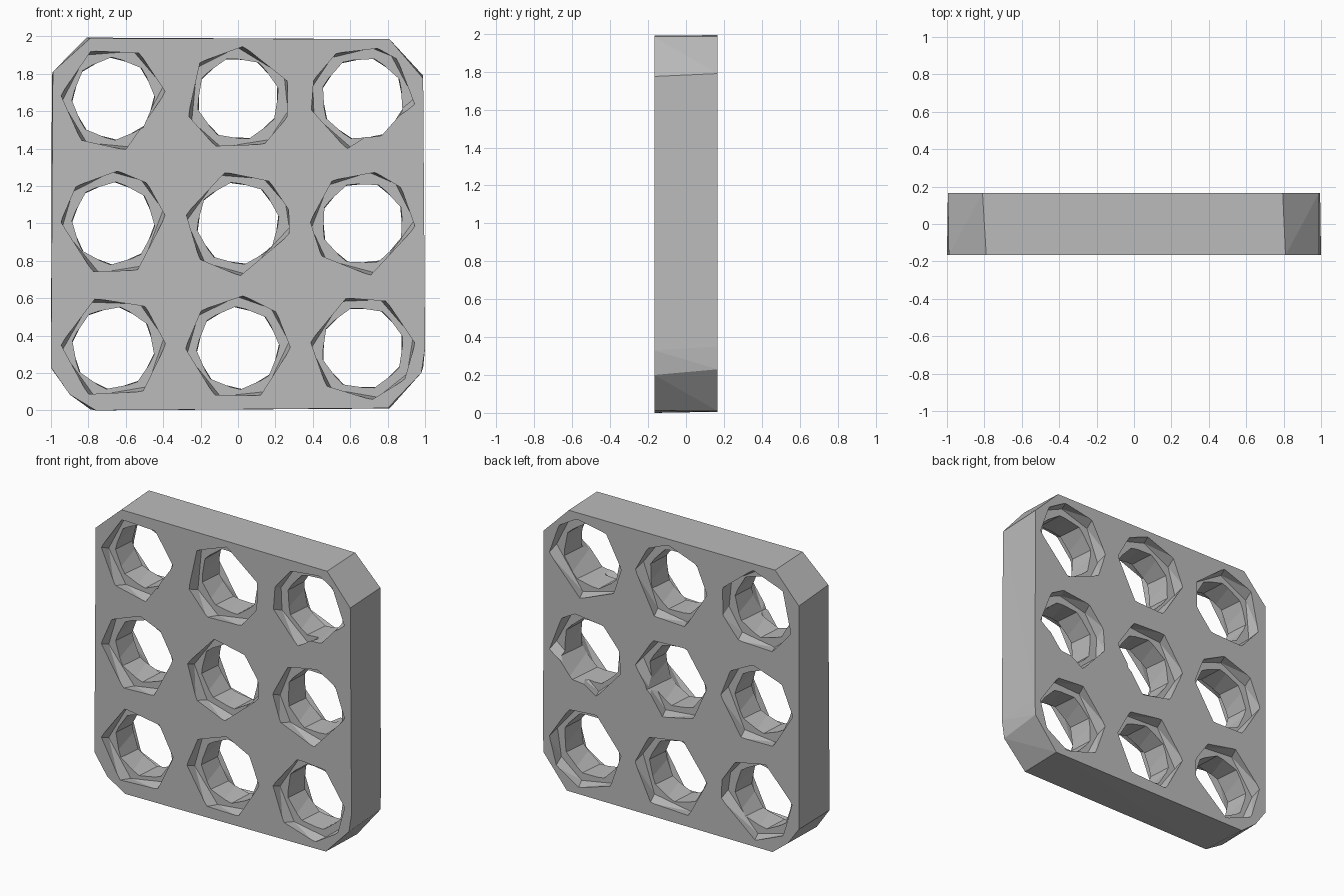
import bpy, bmesh, math

if "Cube" in bpy.data.objects:
    bpy.data.objects.remove(bpy.data.objects["Cube"])

HALF = 0.167     # half thickness of the plate
DEPTH = 0.075    # depth of each round recess
PITCH = 2 / 3    # hole spacing

grey = bpy.data.materials.new("light grey")
grey.diffuse_color = (0.5, 0.5, 0.5, 1)
grey.use_nodes = True
grey.node_tree.nodes["Principled BSDF"].inputs["Base Color"].default_value = grey.diffuse_color


def loft(bm, front, back, y0, y1):
    """Closed prism between two outlines of (x, z) points."""
    n = len(front)
    a = [bm.verts.new((x, y0, z)) for x, z in front]
    b = [bm.verts.new((x, y1, z)) for x, z in back]
    bm.faces.new(a)
    bm.faces.new(b[::-1])
    sides = [bm.faces.new((a[i], b[i], b[(i + 1) % n], a[(i + 1) % n])) for i in range(n)]
    bmesh.ops.triangulate(bm, faces=sides)


def finish(bm, name):
    bmesh.ops.recalc_face_normals(bm, faces=bm.faces)
    me = bpy.data.meshes.new(name)
    bm.to_mesh(me)
    bm.free()
    ob = bpy.data.objects.new(name, me)
    bpy.context.collection.objects.link(ob)
    me.materials.append(grey)
    return ob


def ring(cx, cz, r, angles, turn=0):
    return [(cx + r * math.cos(math.radians(a + turn)),
             cz + r * math.sin(math.radians(a + turn))) for a in angles]


# plate with cut corners, front and back outlines differ slightly
front = [(-0.79, 1.99), (0.81, 1.985), (0.99, 1.775), (1.0, 0.33), (0.98, 0.2),
         (0.8, 0.012), (-0.76, 0.0), (-0.9, 0.085), (-1.0, 0.23), (-0.99, 1.81)]
back = [(-0.81, 1.993), (0.795, 1.985), (0.99, 1.79), (0.995, 0.35), (0.99, 0.23),
        (0.81, 0.01), (-0.79, 0.006), (-0.91, 0.1), (-0.995, 0.22), (-0.995, 1.79)]
bm = bmesh.new()
loft(bm, front, back, -HALF, HALF)
plate = finish(bm, "perforated_plate")

# corner directions of the recess mouths, rows from the top down
mouths = [
    (115, 60, 7, -77, -128, -184), (136, 84, 19, -21, -60, -116, -161),
    (120, 73, 49, -7, -108, -168, -201), (135, 85, 50, 8, -63, -113, -182),
    (104, 53, 15, -12, -88, -137, -190), (125, 76, 43, -4, -82, -142, -182),
    (110, 52, 4, -56, -119, -184), (134, 84, 43, 0, -65, -117, -180),
    (108, 63, 5, -37, -80, -134, -187)]

bores, recesses = bmesh.new(), bmesh.new()
for i, angles in enumerate(mouths):
    cx = (i % 3 - 1) * PITCH
    cz = 1 - (i // 3 - 1) * PITCH
    # through hole
    octagon = [k * 45 + i * 13 for k in range(8)]
    loft(bores, ring(cx, cz, 0.222, octagon), ring(cx, cz, 0.222, octagon, 8), -0.25, 0.25)
    # recess on each face
    loft(recesses, ring(cx, cz, 0.28, angles), ring(cx, cz, 0.275, angles, 7),
         -HALF - 0.01, -HALF + DEPTH)
    other = mouths[(i * 2 + 1) % 9]
    loft(recesses, ring(cx, cz, 0.275, other, 7), ring(cx, cz, 0.28, other),
         HALF - DEPTH, HALF + 0.01)

for bmc, name in ((recesses, "recess_cutter"), (bores, "bore_cutter")):
    cutter = finish(bmc, name)
    cutter.hide_render = True
    mod = plate.modifiers.new(name, 'BOOLEAN')
    mod.operation = 'DIFFERENCE'
    mod.solver = 'EXACT'
    mod.object = cutter
    bpy.context.view_layer.objects.active = plate
    bpy.ops.object.modifier_apply(modifier=mod.name)
    bpy.data.objects.remove(cutter)
